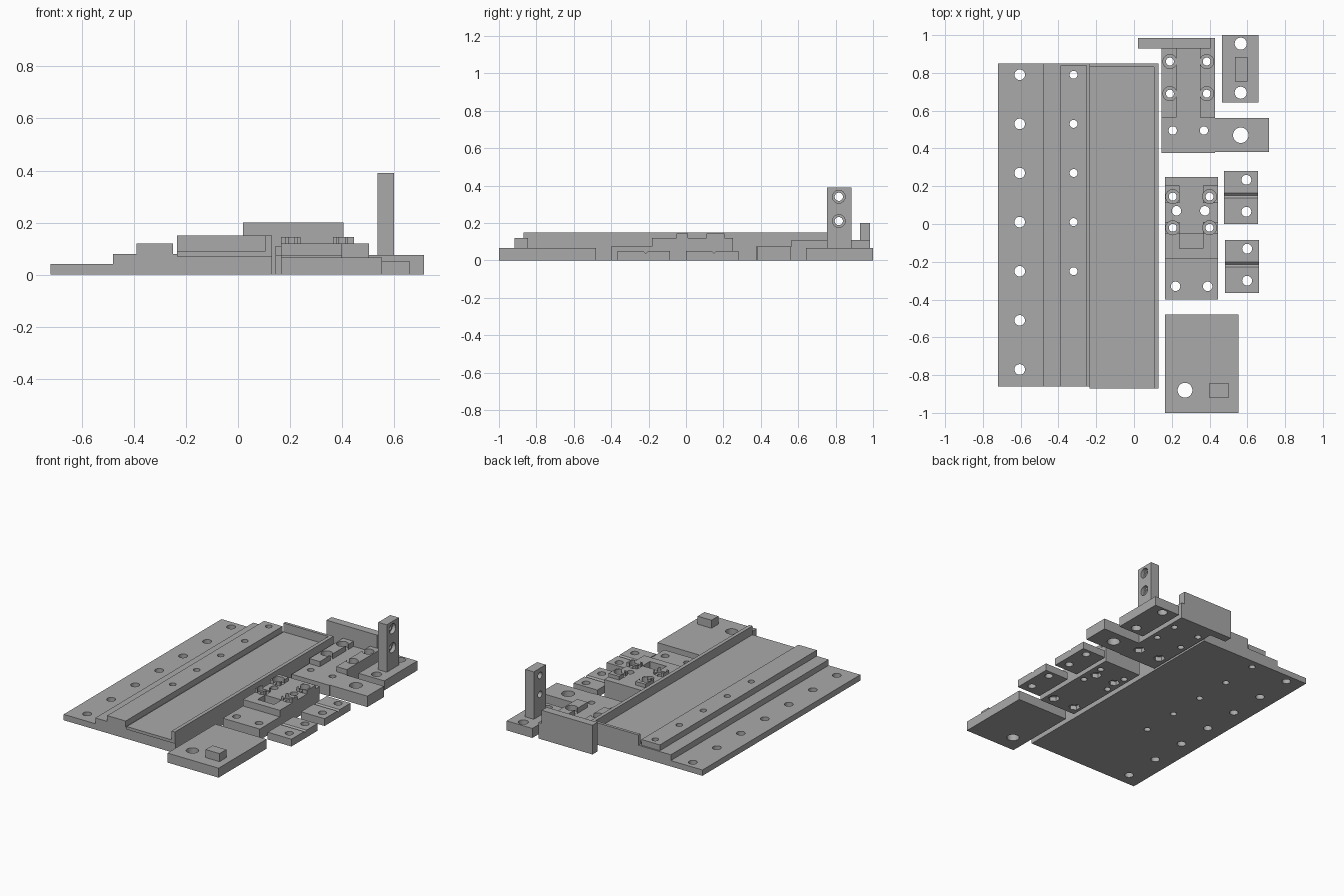
import bpy, bmesh, math
from mathutils import Matrix

if "Cube" in bpy.data.objects:
    bpy.data.objects.remove(bpy.data.objects["Cube"], do_unlink=True)

GREY = (0.4, 0.4, 0.4, 1)
mat = bpy.data.materials.new("plain grey")
mat.use_nodes = True
mat.diffuse_color = GREY
mat.node_tree.nodes["Principled BSDF"].inputs["Base Color"].default_value = GREY


def finish(name, bm):
    me = bpy.data.meshes.new(name)
    bmesh.ops.recalc_face_normals(bm, faces=bm.faces)
    bm.to_mesh(me)
    bm.free()
    me.materials.append(mat)
    ob = bpy.data.objects.new(name, me)
    bpy.context.collection.objects.link(ob)
    return ob


def box(name, x, y, z):
    """Box from three (low, high) ranges."""
    bm = bmesh.new()
    bmesh.ops.create_cube(bm, size=1)
    for v in bm.verts:
        v.co = [lo + (c + 0.5) * (hi - lo) for c, (lo, hi) in zip(v.co, (x, y, z))]
    return finish(name, bm)


def prism(name, points, axis, span):
    """Extrude a profile along x (points are y, z) or y (points are x, z)."""
    bm = bmesh.new()
    at = (lambda p, s: (s, *p)) if axis == "x" else (lambda p, s: (p[0], s, p[1]))
    face = bm.faces.new([bm.verts.new(at(p, span[0])) for p in points])
    ext = bmesh.ops.extrude_face_region(bm, geom=[face])["geom"]
    d = span[1] - span[0]
    bmesh.ops.translate(bm, vec=(d, 0, 0) if axis == "x" else (0, d, 0),
                        verts=[g for g in ext if isinstance(g, bmesh.types.BMVert)])
    return finish(name, bm)


def rod(r, centre, length, sides=32, axis="z"):
    bm = bmesh.new()
    bmesh.ops.create_cone(bm, cap_ends=True, segments=sides, radius1=r, radius2=r, depth=length)
    turn = Matrix.Rotation(math.pi / 2, 4, "Y") if axis == "x" else Matrix.Identity(4)
    bmesh.ops.transform(bm, matrix=Matrix.Translation(centre) @ turn, verts=bm.verts)
    return finish("cutter", bm)


def combine(target, tool, op="DIFFERENCE"):
    mod = target.modifiers.new("bool", "BOOLEAN")
    mod.operation, mod.solver, mod.object = op, "EXACT", tool
    with bpy.context.temp_override(object=target, active_object=target):
        bpy.ops.object.modifier_apply(modifier=mod.name)
    bpy.data.objects.remove(tool, do_unlink=True)


def drill(target, xs, ys, r):
    for x in xs:
        for y in ys:
            combine(target, rod(r, (x, y, 0.1), 0.6))


def sink(target, xs, ys, r, z, sides=32):
    """Shallow pocket centred on height z."""
    for x in xs:
        for y in ys:
            combine(target, rod(r, (x, y, z), 0.06, sides))


# Stepped bed plate with two rows of screw holes
wide_row = [0.79 - 0.26 * i for i in range(7)]
bed = prism("bed_plate", [(-0.72, 0), (-0.72, 0.04), (-0.48, 0.04), (-0.48, 0.08),
                          (-0.235, 0.08), (-0.235, 0.07), (0.13, 0.07), (0.13, 0)],
            "y", (-0.86, 0.85))
drill(bed, [-0.605], wide_row, 0.028)
drill(bed, [-0.32], wide_row[:5], 0.021)
strip = box("guide_strip", (-0.39, -0.25), (-0.86, 0.84), (0.08, 0.12))
drill(strip, [-0.32], wide_row[:5], 0.021)

# Shallow tray with a side wall and a back wall
tray = box("tray", (-0.235, 0.13), (-0.87, 0.85), (0.07, 0.15))
combine(tray, box("cutter", (-0.3, 0.105), (-0.9, 0.83), (0.09, 0.2)))

# Bracket: two rails, a low channel and a side lug
bracket = box("rail_bracket", (0.145, 0.43), (0.375, 0.94), (0, 0.11))
combine(bracket, box("cutter", (0.1, 0.5), (0.3, 0.565), (0.075, 0.2)))
combine(bracket, box("cutter", (0.225, 0.35), (0.5, 0.93), (0.075, 0.2)))
combine(bracket, box("lug", (0.3, 0.715), (0.38, 0.56), (0, 0.075)), "UNION")
drill(bracket, [0.19, 0.385], [0.86, 0.69], 0.021)
sink(bracket, [0.19, 0.385], [0.86, 0.69], 0.037, 0.105)
drill(bracket, [0.205, 0.37], [0.495], 0.022)
sink(bracket, [0.205, 0.37], [0.495], 0.038, 0, 6)
drill(bracket, [0.565], [0.47], 0.041)
box("bracket_end_wall", (0.02, 0.405), (0.93, 0.985), (0, 0.2))
box("bracket_wall_foot", (0.405, 0.43), (0.94, 0.985), (0, 0.11))

# Upright post on its foot plate
foot = box("post_foot", (0.465, 0.66), (0.642, 1.0), (0, 0.065))
drill(foot, [0.565], [0.955, 0.695], 0.032)
post = box("upright_post", (0.535, 0.6), (0.755, 0.885), (0.065, 0.39))
for z in (0.21, 0.34):
    combine(post, rod(0.022, (0.565, 0.817, z), 0.3, axis="x"))
    combine(post, rod(0.034, (0.6, 0.817, z), 0.05, axis="x"))

# Carriage: low front, raised back with four corner pads
carriage = prism("carriage", [(-0.4, 0), (-0.4, 0.075), (-0.182, 0.075), (-0.182, 0.12),
                              (0.25, 0.12), (0.25, 0)], "x", (0.165, 0.445))
for x in ((0.165, 0.24), (0.365, 0.445)):
    for y in ((-0.05, 0.01), (0.11, 0.205)):
        combine(carriage, box("pad", x, y, (0.1, 0.145)), "UNION")
combine(carriage, box("cutter", (0.24, 0.365), (-0.13, -0.05), (0.06, 0.2)))
drill(carriage, [0.205, 0.4], [0.145, -0.02], 0.021)
sink(carriage, [0.205, 0.4], [0.145, -0.02], 0.037, 0.14)
drill(carriage, [0.225, 0.375], [0.07], 0.025)
sink(carriage, [0.225, 0.375], [0.07], 0.036, 0, 6)
drill(carriage, [0.22, 0.39], [-0.33], 0.025)
sink(carriage, [0.22, 0.39], [-0.33], 0.038, 0, 6)

# Two small clamps with a V groove across the top
for name, x, y in (("back_clamp", 0.477, 0.0), ("front_clamp", 0.481, -0.365)):
    groove = y + 0.15
    clamp = prism(name, [(y, 0), (y, 0.05), (groove - 0.013, 0.05), (groove, 0.038),
                         (groove + 0.013, 0.05), (y + 0.28, 0.05), (y + 0.28, 0)],
                  "x", (x, x + 0.18))
    drill(clamp, [x + 0.118], [y + 0.065, y + 0.234], 0.026)

# Front plate with a locating block
plate = box("front_plate", (0.165, 0.553), (-1.0, -0.48), (0, 0.065))
drill(plate, [0.27], [-0.88], 0.039)
box("locating_block", (0.398, 0.503), (-0.918, -0.845), (0.065, 0.12))
